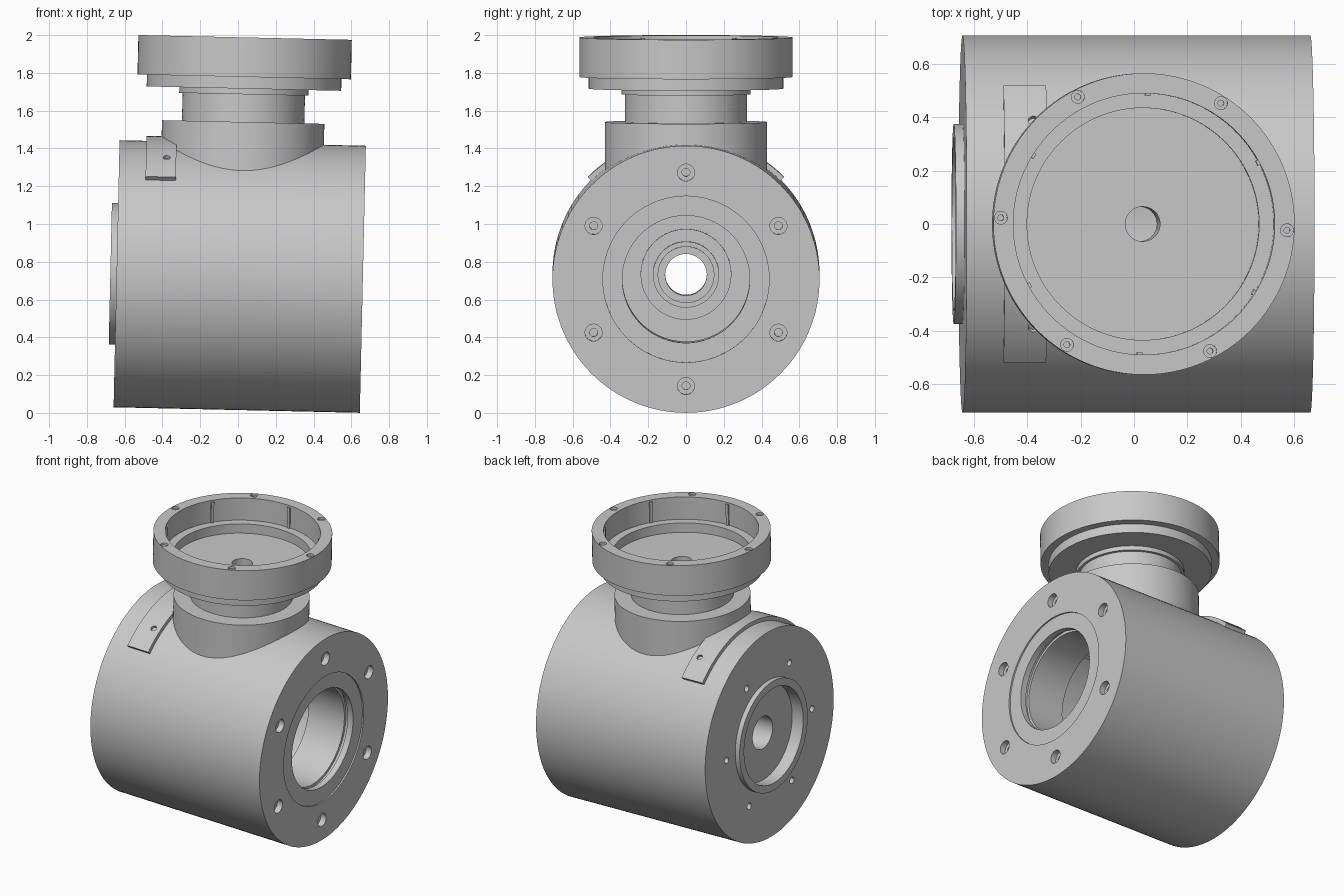
import bpy, bmesh, math
from mathutils import Matrix

old = bpy.data.objects.get("Cube")
if old:
    bpy.data.objects.remove(old, do_unlink=True)

grey = bpy.data.materials.new("machined grey")
grey.use_nodes = True
COLOUR = (0.58, 0.58, 0.58, 1)
grey.diffuse_color = COLOUR
grey.node_tree.nodes["Principled BSDF"].inputs["Base Color"].default_value = COLOUR

# The whole assembly leans slightly about the y axis
UP = Matrix.Translation((0.009, 0, 0.722)) @ Matrix.Rotation(0.0225, 4, 'Y')
ALONG = UP @ Matrix.Rotation(math.pi / 2, 4, 'Y')
R = 0.707          # housing radius
END = 0.652        # half length of the housing


def make_object(name, bm, matrix):
    bmesh.ops.recalc_face_normals(bm, faces=bm.faces)
    mesh = bpy.data.meshes.new(name)
    bm.to_mesh(mesh)
    bm.free()
    mesh.transform(matrix)
    mesh.materials.append(grey)
    ob = bpy.data.objects.new(name, mesh)
    bpy.context.collection.objects.link(ob)
    return ob


def lathe(name, profile, matrix, start=0, sweep=360, steps=128):
    """Revolve a closed (radius, height) loop, capping partial sweeps."""
    bm = bmesh.new()
    full = sweep == 360
    rings = []
    for i in range(steps if full else steps + 1):
        a = math.radians(start + sweep * i / steps)
        rings.append([bm.verts.new((r * math.cos(a), r * math.sin(a), h)) for r, h in profile])
    n = len(profile)
    for i in range(steps):
        a, b = rings[i], rings[(i + 1) % len(rings)]
        for j in range(n):
            k = (j + 1) % n
            bm.faces.new((a[j], a[k], b[k], b[j]))
    if not full:
        bm.faces.new(rings[0])
        bm.faces.new(rings[-1])
    return make_object(name, bm, matrix)


def drill(target, holes):
    """Cut cylinders given as (matrix, radius, half depth)."""
    for matrix, radius, depth in holes:
        bm = bmesh.new()
        bmesh.ops.create_cone(bm, cap_ends=True, segments=32, radius1=radius,
                              radius2=radius, depth=2 * depth)
        cutter = make_object("drill_cutter", bm, matrix)
        mod = target.modifiers.new("hole", 'BOOLEAN')
        mod.operation = 'DIFFERENCE'
        mod.solver = 'EXACT'
        mod.object = cutter
        bpy.context.view_layer.objects.active = target
        bpy.ops.object.modifier_apply(modifier=mod.name)
        bpy.data.objects.remove(cutter, do_unlink=True)


def bolt_circle(base, radius, height, offset, sizes):
    """Six stepped holes around an axis."""
    holes = []
    for k in range(6):
        turn = Matrix.Rotation(math.radians(offset + 60 * k), 4, 'Z')
        place = base @ turn @ Matrix.Translation((radius, 0, height))
        holes += [(place, r, d) for r, d in sizes]
    return holes


parts = []

# Hollow housing with a stepped bore in its +x end
housing = lathe("housing", [
    (R, -0.455), (R, END), (0.44, END), (0.44, END - 0.01), (0.337, END - 0.01),
    (0.337, 0.60), (0.355, 0.60), (0.355, 0.575), (0.337, 0.575),
    (0.337, 0.30), (0.52, 0.30), (0.52, -0.455)], ALONG)
drill(housing, bolt_circle(ALONG, 0.565, END, 0, [(0.045, 0.04), (0.021, 0.09)]))
drill(housing, [(UP @ Matrix.Translation((0, 0, 0.6)), 0.065, 0.3)])
parts.append(housing)

# End cap with a raised lip, a sunk face and an inner hub
end_cap = lathe("end_cap", [
    (R, -0.455), (R, -END), (0.375, -END), (0.375, -0.685), (0.325, -0.685),
    (0.325, -0.60), (0.11, -0.60), (0.11, -0.42), (0.15, -0.42),
    (0.15, -0.44), (0.175, -0.44), (0.175, -0.50), (0.24, -0.50),
    (0.24, -0.53), (0.52, -0.53), (0.52, -0.455)], ALONG)
drill(end_cap, bolt_circle(ALONG, 0.47, -END, 30, [(0.022, 0.05)]))
parts.append(end_cap)

# Branch socket standing on the housing
parts.append(lathe("branch_socket", [
    (0.065, 0.53), (0.43, 0.53), (0.43, 0.818), (0.065, 0.818)], UP))

# Neck with a collar under the flange
parts.append(lathe("neck", [
    (0.065, 0.81), (0.324, 0.81), (0.324, 0.965), (0.342, 0.965),
    (0.342, 1.0), (0.065, 1.0)], UP))

# Open cup flange
TOP = 1.266
flange = lathe("cup_flange", [
    (0.065, 0.995), (0.515, 0.995), (0.515, 1.057), (0.565, 1.057), (0.565, TOP),
    (0.49, TOP), (0.49, TOP - 0.155), (0.435, TOP - 0.155),
    (0.435, TOP - 0.22), (0.065, TOP - 0.22)], UP)
drill(flange, bolt_circle(UP, 0.537, TOP, -2.5, [(0.024, 0.015), (0.011, 0.05)]))
parts.append(flange)

# Slim ribs on the inner walls of the cup and of the housing
for k in range(6):
    parts.append(lathe("cup_rib", [
        (0.481, TOP - 0.157), (0.495, TOP - 0.157), (0.495, TOP - 0.012), (0.481, TOP - 0.012)],
        UP, 27 + 60 * k, 2.4, 2))
    parts.append(lathe("housing_rib", [
        (0.505, -0.53), (0.525, -0.53), (0.525, 0.30), (0.505, 0.30)],
        ALONG, 29 + 60 * k, 2.4, 2))

# Curved strap over the cap joint, with two screw holes
strap = lathe("joint_strap", [
    (0.70, -0.51), (0.733, -0.51), (0.733, -0.35), (0.70, -0.35)], ALONG, 135, 90, 32)
for side in (-1, 1):
    place = (UP @ Matrix.Rotation(math.radians(32 * side), 4, 'X')
             @ Matrix.Translation((-0.40, 0, 0.735)))
    drill(strap, [(place, 0.019, 0.02)])
parts.append(strap)

# Smooth round walls, crisp edges
bpy.ops.object.select_all(action='DESELECT')
for ob in parts:
    ob.select_set(True)
bpy.context.view_layer.objects.active = housing
bpy.ops.object.shade_smooth_by_angle(angle=math.radians(30))
